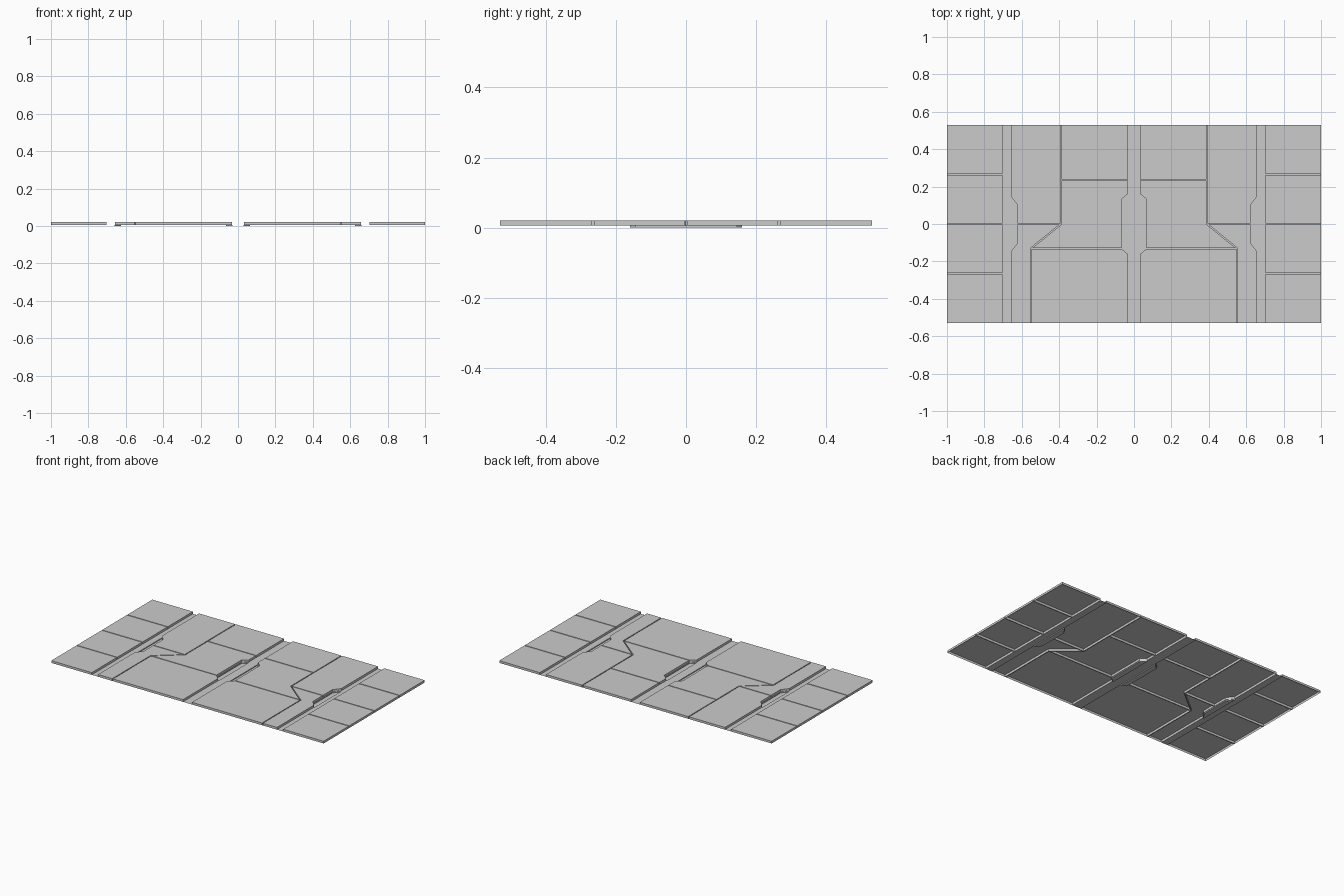
import bpy, bmesh

if "Cube" in bpy.data.objects:
    bpy.data.objects.remove(bpy.data.objects["Cube"])

TOP, LOW = 0.021, 0.006      # panel top and groove/channel floor heights
G = 0.003                    # half width of a seam
X, Y = 1.0, 0.53             # half size of the whole slab
XO, YO = X + G, Y + G


def finish(bm, name):
    """Make an object from the bmesh and mirror it across x."""
    mesh = bpy.data.meshes.new(name)
    bm.to_mesh(mesh)
    bm.free()
    ob = bpy.data.objects.new(name, mesh)
    bpy.context.collection.objects.link(ob)
    mod = ob.modifiers.new("mirror", 'MIRROR')
    mod.use_mirror_merge = False
    return ob


def polygon(bm, pts, z):
    f = bm.faces.new([bm.verts.new((x, y, z)) for x, y in pts])
    f.normal_update()
    if f.normal.z < 0:
        f.normal_flip()
    return f


def panel(name, pts):
    """Raised tile, open below, with a narrow seam floor round it."""
    bm = bmesh.new()
    face = polygon(bm, pts, LOW)
    rim = bmesh.ops.inset_region(bm, faces=[face], thickness=G,
                                 use_even_offset=True, use_boundary=True)['faces']
    rim = [f for f in rim if f != face]
    new = bmesh.ops.extrude_face_region(bm, geom=[face])['geom']
    for v in new:
        if isinstance(v, bmesh.types.BMVert):
            v.co.z = TOP
    if face.is_valid:
        bmesh.ops.delete(bm, geom=[face], context='FACES_ONLY')
    # no seam floor outside the slab
    outer = []
    for f in rim:
        c = f.calc_center_median()
        if abs(c.x) > X or abs(c.y) > Y:
            outer.append(f)
    bmesh.ops.delete(bm, geom=outer, context='FACES')
    for v in bm.verts:
        v.co.x = max(-X, min(X, v.co.x))
        v.co.y = max(-Y, min(Y, v.co.y))
    finish(bm, name)


def floor_strip(name, pts):
    bm = bmesh.new()
    polygon(bm, pts, LOW)
    finish(bm, name)


def pocket(name, x_open, x_deep, y_open, y_deep):
    """Trapezoid recess sunk beside a channel."""
    pts = [(x_open, -y_open), (x_deep, -y_deep), (x_deep, y_deep), (x_open, y_open)]
    bm = bmesh.new()
    low = polygon(bm, pts, 0.0)
    lv = list(low.verts)
    hv = [bm.verts.new((v.co.x, v.co.y, LOW)) for v in lv]
    for i in range(4):
        j = (i + 1) % 4
        bm.faces.new((lv[j], lv[i], hv[i], hv[j]))
    finish(bm, name)


# outer columns of four tiles
rows = [-YO, -0.265, 0.0, 0.265, YO]
for i in range(4):
    a, b = rows[i], rows[i + 1]
    panel(f"outer_tile_{i + 1}", [(0.70, a), (XO, a), (XO, b), (0.70, b)])

# inner panels
panel("back_inner_panel", [(0.03, 0.235), (0.39, 0.235), (0.39, YO), (0.03, YO)])
panel("back_side_panel", [(0.39, 0), (0.625, 0), (0.625, 0.10), (0.66, 0.145),
                          (0.66, YO), (0.39, YO)])
panel("middle_panel", [(0.065, -0.13), (0.55, -0.13), (0.39, 0), (0.39, 0.235),
                       (0.03, 0.235), (0.03, 0.16), (0.065, 0.13)])
panel("front_inner_panel", [(0.03, -YO), (0.55, -YO), (0.55, -0.13),
                            (0.065, -0.13), (0.03, -0.16)])
panel("front_side_panel", [(0.55, -YO), (0.66, -YO), (0.66, -0.145),
                           (0.625, -0.10), (0.625, 0), (0.39, 0), (0.55, -0.13)])

# channel floors and their side recesses
floor_strip("centre_channel", [(0, -Y), (0.03, -Y), (0.03, Y), (0, Y)])
floor_strip("side_channel", [(0.66, -Y), (0.70, -Y), (0.70, Y), (0.66, Y)])
pocket("centre_pocket", 0.03, 0.065, 0.16, 0.13)
pocket("side_pocket", 0.66, 0.625, 0.145, 0.10)
